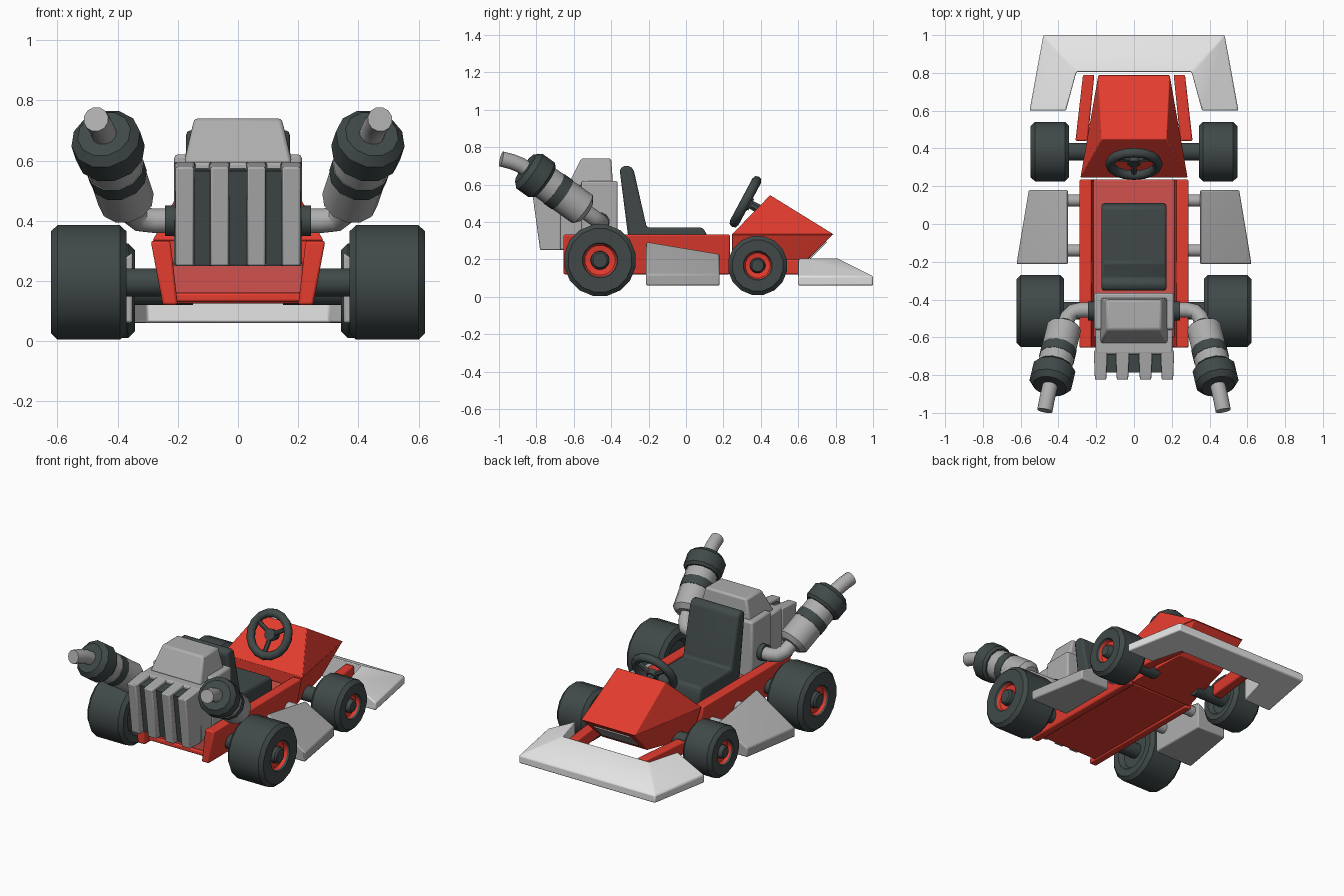
import bpy, bmesh, math
from mathutils import Vector as V

if "Cube" in bpy.data.objects:
    bpy.data.objects.remove(bpy.data.objects["Cube"])


def material(name, c):
    m = bpy.data.materials.new(name)
    m.diffuse_color = (*c, 1)
    m.use_nodes = True
    m.node_tree.nodes["Principled BSDF"].inputs["Base Color"].default_value = m.diffuse_color
    return m


RED = material("red", (0.78, 0.045, 0.028))
ROSE = material("floor red", (0.64, 0.085, 0.075))
DARK = material("charcoal", (0.052, 0.066, 0.066))
GREY = material("grey", (0.42, 0.42, 0.42))
WHITE = material("light grey", (0.78, 0.78, 0.78))


def finish(name, bm, mats, bevel=0, mirror=False, angle=35):
    bmesh.ops.recalc_face_normals(bm, faces=bm.faces)
    me = bpy.data.meshes.new(name)
    bm.to_mesh(me)
    bm.free()
    for m in mats:
        me.materials.append(m)
    me.shade_smooth()
    me.set_sharp_from_angle(angle=math.radians(angle))
    ob = bpy.data.objects.new(name, me)
    bpy.context.collection.objects.link(ob)
    if bevel:
        b = ob.modifiers.new("bevel", "BEVEL")
        b.width, b.segments, b.limit_method = bevel, 2, "ANGLE"
    if mirror:
        ob.modifiers.new("mirror", "MIRROR")
    return ob


def hull(name, pts, mat, bevel=0.008, mirror=False, both=False):
    """Convex block round the points; both=True also uses their x-mirrored copies."""
    bm = bmesh.new()
    for p in pts:
        bm.verts.new(p)
        if both:
            bm.verts.new((-p[0], p[1], p[2]))
    bmesh.ops.convex_hull(bm, input=bm.verts)
    bmesh.ops.dissolve_limit(bm, angle_limit=0.02, verts=bm.verts, edges=bm.edges)
    return finish(name, bm, [mat], bevel, mirror, 20)


def box(name, x, y, z, mat, **kw):
    return hull(name, [(a, b, c) for a in x for b in y for c in z], mat, **kw)


def loft(name, rings, mats, idx=None, bevel=0, mirror=False):
    """Skin through closed rings of equal count; idx gives a material for each span."""
    bm = bmesh.new()
    rows = [[bm.verts.new(p) for p in r] for r in rings]
    idx = idx or [0] * len(rings)
    n = len(rows[0])
    for k in range(len(rows) - 1):
        for i in range(n):
            j = (i + 1) % n
            f = bm.faces.new((rows[k][i], rows[k][j], rows[k + 1][j], rows[k + 1][i]))
            f.material_index = idx[k + 1]
    for row, m in ((rows[0], idx[0]), (rows[-1], idx[-1])):
        bm.faces.new(row).material_index = m
    return finish(name, bm, mats, bevel, mirror)


def ring(c, d, r, n):
    q = V(d).to_track_quat("Z", "Y")
    return [V(c) + q @ V((r * math.cos(t), r * math.sin(t), 0))
            for t in (2 * math.pi * (i + .5) / n for i in range(n))]


def lathe(name, start, direction, prof, mats, n=16, mirror=False):
    """Turned part: profile of (distance, radius, material index) along an axis."""
    d = V(direction).normalized()
    return loft(name, [ring(V(start) + d * a, d, r, n) for a, r, _ in prof],
                mats, [m for *_, m in prof], mirror=mirror)


def rod(name, a, b, r, mat, n=12, mirror=False):
    d = V(b) - V(a)
    return lathe(name, a, d, [(0, r, 0), (d.length, r, 0)], [mat], n, mirror)


def pipe(name, pts, r, mat, n=12, mirror=False):
    pts = [V(p) for p in pts]
    last = len(pts) - 1
    rings = [ring(p, pts[min(i + 1, last)] - pts[max(i - 1, 0)], r, n) for i, p in enumerate(pts)]
    return loft(name, rings, [mat], mirror=mirror)


# Chassis: floor, under tray, leaning side rails
box("floor", (-.215, .215), (-.60, .235), (.155, .27), ROSE)
box("under_tray", (-.21, .21), (-.61, .235), (.13, .16), RED)
hull("side_rail", [(x, y, z) for y in (-.655, .235)
                   for x, z in ((.29, .333), (.225, .333), (.20, .12), (.25, .12))], RED, mirror=True)
hull("front_rail", [(x, y, z) for x, y in ((.245, .44), (.31, .44), (.21, .79), (.27, .79))
                    for z in (.12, .2)], RED, mirror=True)

# Nose: upper wedge, lower wedge, grille
hull("nose_upper", [(.285, .245, .333), (.19, .79, .333), (.172, .45, .543)], RED, bevel=.004, both=True)
hull("nose_lower", [(.28, .245, .333), (.188, .785, .333), (.22, .245, .125), (.16, .62, .17)],
     RED, bevel=.004, both=True)
hull("nose_grille", [(.125, .62 + .16 * t + .68 * o, .17 + .16 * t - .73 * o)
                     for t in (.25, .8) for o in (-.01, .008)], GREY, bevel=0, both=True)

# Front bumper swept round the nose
bumper = []
for s, outer, inner in ((-1, (.553, .6), (.36, .6)), (-1, (.48, 1), (.305, .805)),
                        (1, (.48, 1), (.305, .805)), (1, (.553, .6), (.36, .6))):
    bumper.append([(s * p[0], p[1], z) for p, z in
                   ((outer, .06), (outer, .11), (inner, .207), (inner, .06))])
loft("front_bumper", bumper, [WHITE], bevel=.008)

# Side pods and their struts
hull("side_pod", [(.35, -.213, .06), (.35, .18, .06), (.622, -.213, .06), (.557, .18, .06),
                  (.35, -.213, .295), (.35, .18, .23), (.622, -.213, .12), (.557, .18, .12)],
     GREY, mirror=True)
for y in (.125, -.14):
    rod("pod_strut", (.24, y, .19), (.36, y, .19), .033, GREY, mirror=True)

# Wheels with dished red rims, and axles
for name, y, z, r, x0, x1 in (("front", .383, .167, .16, .343, .547),
                              ("rear", -.46, .195, .194, .37, .622)):
    w = x1 - x0
    prof = [(.03, r * .3, 0), (.03, r * .55, 0), (0, r * .65, 0), (0, r - .022, 0), (.022, r, 0),
            (w - .022, r, 0), (w, r - .022, 0), (w, r * .49, 0), (w - .012, r * .46, 0),
            (w - .03, r * .42, 1), (w - .035, r * .26, 1), (w - .01, r * .25, 0), (w, r * .2, 0)]
    lathe(name + "_wheel", (x0, y, z), (1, 0, 0), prof, [DARK, RED], 16, True)
    rod(name + "_axle", (.15, y, z), (x0 + .05, y, z), .048, DARK, mirror=True)

# Seat
seat = [(-.355, .68), (-.335, .70), (-.30, .70), (-.28, .68), (-.21, .37), (.09, .37),
        (.11, .335), (.11, .25), (-.30, .25)]
loft("seat", [[(x, y, z) for y, z in seat] for x in (-.172, .172)], [DARK], bevel=.018)

# Steering wheel
C, N = V((0, .318, .508)), V((0, -.88, .47)).normalized()
U = V((0, .47, .88)).normalized()
bpy.ops.mesh.primitive_torus_add(major_segments=16, minor_segments=8, major_radius=.127,
                                 minor_radius=.026, location=C,
                                 rotation=N.to_track_quat("Z", "Y").to_euler())
rim = bpy.context.object
rim.name = "steering_wheel_rim"
rim.data.materials.append(DARK)
rim.data.shade_smooth()
hub = C - N * .02
for a in (90, 210, 330):
    t = math.radians(a + 180)
    rod("steering_spoke", hub, C + (V((1, 0, 0)) * math.cos(t) + U * math.sin(t)) * .12, .014, DARK, 6)
rod("steering_hub", C - N * .035, C, .035, DARK)
rod("steering_column", C - N * .15, C - N * .03, .025, DARK, 8)

# Engine: block, scoop, cooling fins over a dark core
box("engine_block", (-.212, .212), (-.56, -.365), (.25, .62), GREY, bevel=.012)
box("engine_rear", (-.205, .205), (-.69, -.55), (.25, .595), GREY, bevel=.01)
hull("fin_core", [(.17, -.68, .575), (.17, -.68, .255), (.17, -.785, .565), (.17, -.745, .255)],
     DARK, bevel=0, both=True)
hull("air_scoop", [(.18, -.39, .6), (.145, -.40, .74), (.18, -.635, .59), (.145, -.56, .74)],
     GREY, bevel=.012, both=True)
for c in (.061, .177):
    hull("engine_fin", [(c + s * w, y, z) for s in (-1, 1) for w, y, z in
                        ((.036, -.67, .595), (.036, -.67, .25), (.03, -.825, .578), (.03, -.78, .25))],
         GREY, bevel=.006, mirror=True)

# Exhausts: flange, elbow, banded muffler, bent tip
A, B = V((.367, -.535, .455)), V((.445, -.86, .688))
L = (B - A).length
rod("exhaust_flange", (.19, -.46, .40), (.243, -.46, .40), .052, DARK, mirror=True)
pipe("exhaust_elbow", [(.2, -.455, .40), (.28, -.455, .40), (.325, -.465, .405), (.352, -.495, .425),
                       A + (B - A) * .1], .042, GREY, mirror=True)
muffler = [(0, .065, 0), (.06, .094, 0), (.39, .094, 0), (.39, .097, 1), (.53, .097, 1), (.53, .094, 0),
           (.69, .094, 0), (.69, .104, 1), (.73, .117, 1), (.93, .117, 1), (1, .09, 1)]
lathe("muffler", A, B - A, [(a * L, r, m) for a, r, m in muffler], [GREY, DARK], 12, True)
pipe("exhaust_tip", [B - (B - A) * .05, B + V((.006, -.025, .016)), (.461, -.93, .722), (.472, -.988, .737)],
     .042, GREY, mirror=True)
